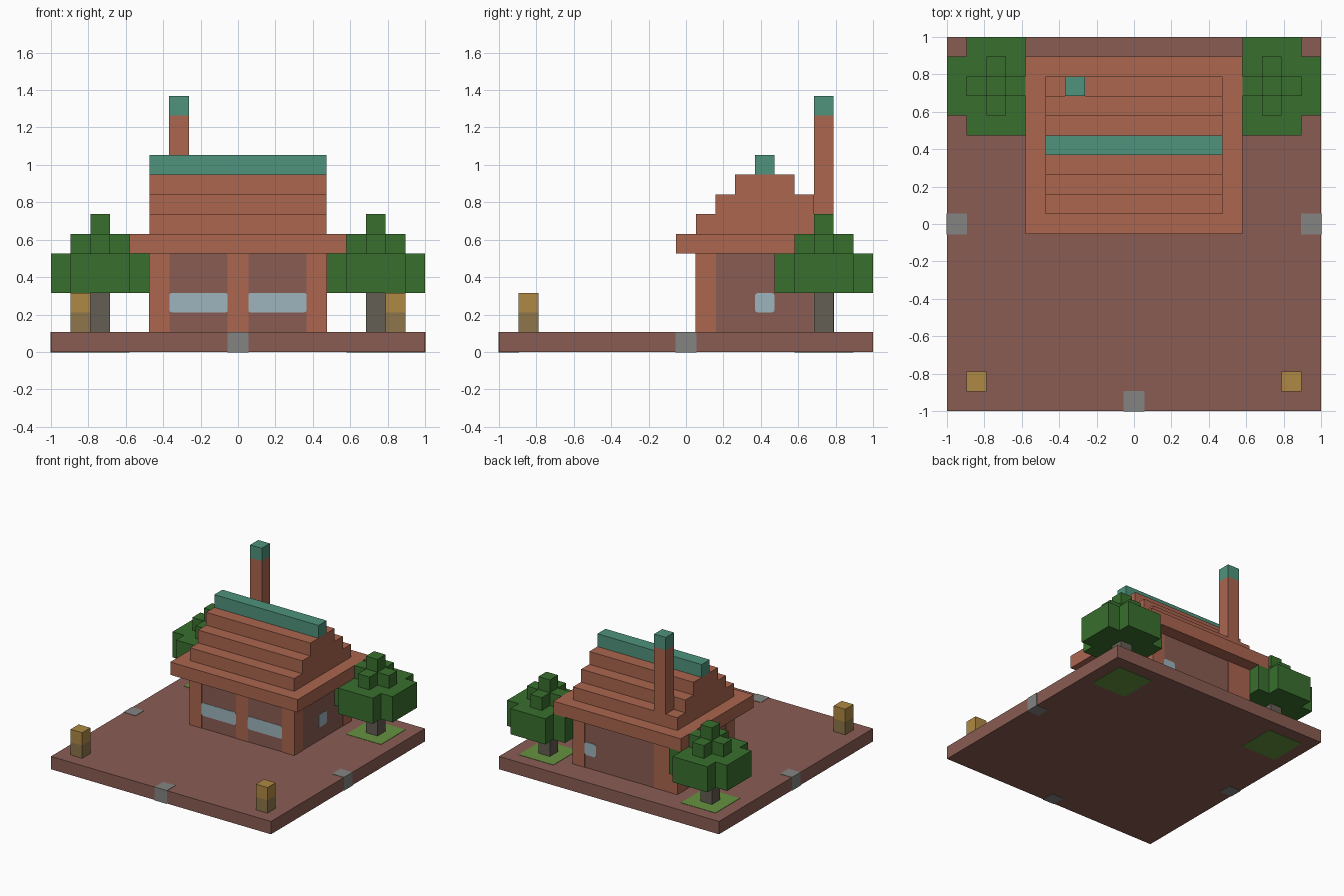
import bpy
import bmesh
from mathutils import Vector

U = 2 / 19          # one building cube
C = 9.5             # centre of the plot, in cubes
PROUD = 0.025       # how far inlays stand out, in cubes

if "Cube" in bpy.data.objects:
    bpy.data.objects.remove(bpy.data.objects["Cube"], do_unlink=True)


def material(name, *rgb):
    """Flat material from 0-255 screen values."""
    col = []
    for c in rgb:
        c /= 255
        col.append(c / 12.92 if c <= 0.04045 else ((c + 0.055) / 1.055) ** 2.4)
    m = bpy.data.materials.new(name)
    m.use_nodes = True
    m.diffuse_color = (*col, 1)
    bsdf = next(n for n in m.node_tree.nodes if n.type == 'BSDF_PRINCIPLED')
    bsdf.inputs["Base Color"].default_value = (*col, 1)
    bsdf.inputs["Roughness"].default_value = 0.9
    return m


CLAY = material("clay", 138, 92, 83)
WOOD = material("red_wood", 171, 102, 79)
TEAL = material("teal", 78, 146, 124)
LEAF = material("leaf_green", 56, 111, 45)
GRASS = material("grass_green", 101, 147, 64)
STONE = material("grey_stone", 132, 132, 130)
GLASS = material("pale_glass", 158, 181, 189)
BARK = material("bark", 100, 93, 83)
GOLD = material("lamp_gold", 175, 137, 68)
OLIVE = material("lamp_post_olive", 142, 118, 74)


def prism(name, points, depth, mat, round_axis=None):
    """Extrude a flat outline, given in cubes, along a depth vector."""
    bm = bmesh.new()
    face = bm.faces.new([bm.verts.new(p) for p in points])
    made = bmesh.ops.extrude_face_region(bm, geom=[face])["geom"]
    top = [g for g in made if isinstance(g, bmesh.types.BMVert)]
    bmesh.ops.translate(bm, verts=top, vec=Vector(depth))
    if round_axis is not None:
        edges = [e for e in bm.edges
                 if abs(e.verts[0].co[round_axis] - e.verts[1].co[round_axis]) > 1e-5]
        bmesh.ops.bevel(bm, geom=edges, offset=0.15, segments=2, profile=0.5, affect='EDGES')
    bmesh.ops.recalc_face_normals(bm, faces=bm.faces)
    for v in bm.verts:
        v.co = Vector((v.co.x - C, v.co.y - C, v.co.z)) * U
    mesh = bpy.data.meshes.new(name)
    bm.to_mesh(mesh)
    bm.free()
    mesh.materials.append(mat)
    ob = bpy.data.objects.new(name, mesh)
    bpy.context.collection.objects.link(ob)
    return ob


def block(name, x, y, z, mat, grow=(0, 0, 0), round_axis=None):
    """Box from (low, high) ranges in cubes, optionally grown per axis."""
    (x0, x1), (y0, y1), (z0, z1) = [(r[0] - g, r[1] + g) for r, g in zip((x, y, z), grow)]
    outline = [(x0, y0, z0), (x1, y0, z0), (x1, y1, z0), (x0, y1, z0)]
    return prism(name, outline, (0, 0, z1 - z0), mat, round_axis)


def cross(name, cx, cy, arm, half, z0, z1, mat):
    """Plus-shaped slab: arms reach out to arm, each 2 * half wide."""
    quarter = [(arm, -half), (arm, half), (half, half)]
    outline = []
    for _ in range(4):
        outline += [(cx + a, cy + b, z0) for a, b in quarter]
        quarter = [(-b, a) for a, b in quarter]
    return prism(name, outline, (0, 0, z1 - z0), mat)


SIDES = (("right", 1), ("left", -1))


def span(a, b, s):
    """Range on the right side, or its mirror image."""
    return (a, b) if s > 0 else (19 - b, 19 - a)


# Ground slab with stone markers in three edges
block("ground_slab", (0, 19), (0, 19), (0, 1), CLAY)
INLAY = (PROUD, PROUD, PROUD)
block("front_marker", (9, 10), (0, 1), (0, 1), STONE, INLAY)

# House walls and timber posts
block("house_walls", (5, 14), (10, 17), (1, 5), CLAY)
SIDEWAYS = (PROUD, PROUD, 0)
block("front_middle_post", (9, 10), (10, 11), (1, 5), WOOD, SIDEWAYS)
block("back_window", (12, 13), (16, 17), (2, 3), GLASS, (0, PROUD, 0), 1)

# Stepped roof: eave slab, one stepped profile, ridge
block("roof_eave", (4, 15), (9, 18), (5, 6), WOOD)
MID = 13.5
steps = []
for i in range(3):
    half = 3.5 - i
    steps += [(half, 6 + i), (half, 7 + i)]
profile = [(MID + h, z) for h, z in steps] + [(MID - h, z) for h, z in reversed(steps)]
prism("stepped_roof", [(5, y, z) for y, z in profile], (9, 0, 0), WOOD)
block("roof_ridge", (5, 14), (13, 14), (9, 10), TEAL)

# Chimney stack running from the ground, with its cap
block("chimney_base", (6, 7), (16, 17), (1, 5), WOOD, (0, PROUD, 0))
block("chimney", (6, 7), (16, 17), (5, 12), WOOD)
block("chimney_cap", (6, 7), (16, 17), (12, 13), TEAL)

for side, s in SIDES:
    block(side + "_marker", span(18, 19, s), (9, 10), (0, 1), STONE, INLAY)
    # Corner posts and windows
    for end, y in (("front", 10), ("back", 16)):
        block(f"{side}_{end}_post", span(13, 14, s), (y, y + 1), (1, 5), WOOD, SIDEWAYS)
    block(side + "_front_window", span(10, 13, s), (10, 11), (2, 3), GLASS, (0, PROUD, 0), 1)
    block(side + "_side_window", span(13, 14, s), (13, 14), (2, 3), GLASS, (PROUD, 0, 0), 0)
    # Lamps at the front corners
    lamp_x = span(17, 18, s)
    block(side + "_lamp_post", lamp_x, (1, 2), (1, 2), OLIVE)
    block(side + "_lamp", lamp_x, (1, 2), (2, 3), GOLD)
    # Trees on grass patches
    block(side + "_grass_patch", span(15, 18, s), (15, 18), (0, 1), GRASS, (0, 0, PROUD))
    trunk_x = span(16, 17, s)
    block(side + "_tree_trunk", trunk_x, (16, 17), (1, 3), BARK)
    cx = sum(trunk_x) / 2
    cross(side + "_tree_crown", cx, 16.5, 2.5, 1.5, 3, 5, LEAF)
    cross(side + "_tree_upper_crown", cx, 16.5, 1.5, 0.5, 5, 6, LEAF)
    block(side + "_tree_tip", trunk_x, (16, 17), (6, 7), LEAF)
